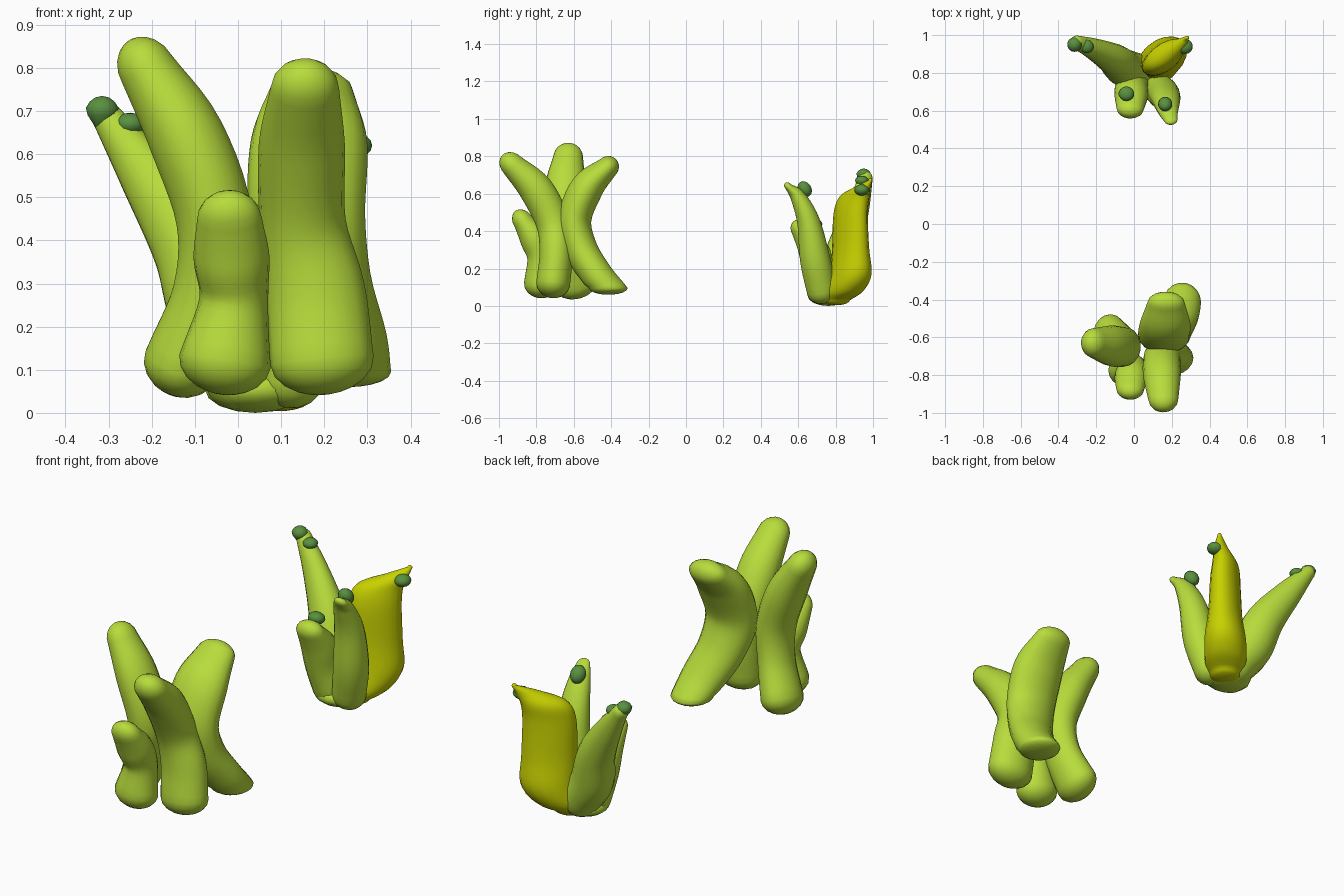
import bpy, bmesh, math
from mathutils import Vector, Matrix

if "Cube" in bpy.data.objects:
    bpy.data.objects.remove(bpy.data.objects["Cube"])


def material(name, rgb):
    m = bpy.data.materials.new(name)
    m.diffuse_color = (*rgb, 1)
    m.use_nodes = True
    m.node_tree.nodes["Principled BSDF"].inputs["Base Color"].default_value = m.diffuse_color
    return m


LIME = material("lime", (0.48, 0.72, 0.045))
YELLOW = material("yellow", (0.58, 0.64, 0.0))
DARK = material("dark_green", (0.10, 0.28, 0.05))
SIDES, STEPS = 18, 5


def catmull(p, t):
    """Smooth value along a list of key vectors, t from 0 to len-1."""
    i = min(int(t), len(p) - 2)
    f = t - i
    a = p[i - 1] if i else p[0] * 2 - p[1]
    d = p[i + 2] if i + 2 < len(p) else p[-1] * 2 - p[-2]
    b, c = p[i], p[i + 1]
    return 0.5 * (2 * b + (c - a) * f + (2 * a - 5 * b + 4 * c - d) * f * f
                  + (3 * b - a - 3 * c + d) * f ** 3)


def finish(name, bm, mat):
    bmesh.ops.recalc_face_normals(bm, faces=bm.faces)
    me = bpy.data.meshes.new(name)
    bm.to_mesh(me)
    bm.free()
    me.polygons.foreach_set("use_smooth", [True] * len(me.polygons))
    me.materials.append(mat)
    ob = bpy.data.objects.new(name, me)
    bpy.context.collection.objects.link(ob)
    return ob


def leaf(name, keys, wide, mat=LIME, level=0, tip=0.55):
    """Fleshy leaf: keys are x, y, z, half width, half thickness.
    level: number of keys over which cross-sections turn from horizontal."""
    pos = [Vector(k[:3]) for k in keys]
    rad = [Vector((k[3], k[4], 0)) for k in keys]
    n = (len(keys) - 1) * STEPS
    rings = []
    for j in range(n + 1):
        t = j / STEPS
        tan = (catmull(pos, min(t + .05, len(keys) - 1))
               - catmull(pos, max(t - .05, 0))).normalized()
        if level:
            tan = Vector((0, 0, 1)).lerp(tan, min(1, t / level)).normalized()
        rings.append((catmull(pos, t), tan, catmull(rad, t)))

    # rounded ends
    def cap(ring, length, angles=(20, 40, 58, 72, 83)):
        c, tan, r = ring
        return [(c + tan * length * math.sin(a), tan, r * math.cos(a))
                for a in map(math.radians, angles)]
    r0, r1 = rings[0][2], rings[-1][2]
    base_len = 0.35 if level else 0.85
    rings = (cap(rings[0], -base_len * min(r0.x, r0.y))[::-1] + rings
             + cap(rings[-1], tip * (r1.x + r1.y)))

    bm = bmesh.new()
    loops = []
    for c, tan, r in rings:
        u = Vector(wide)
        u = (u - tan * u.dot(tan)).normalized()
        v = tan.cross(u)
        loops.append([bm.verts.new(c + u * r.x * math.cos(a) + v * r.y * math.sin(a))
                      for a in (2 * math.pi * k / SIDES for k in range(SIDES))])
    for a, b in zip(loops, loops[1:]):
        for k in range(SIDES):
            q = (k + 1) % SIDES
            bm.faces.new((a[k], a[q], b[q], b[k]))
    bm.faces.new(loops[0])
    bm.faces.new(loops[-1])
    return finish(name, bm, mat)


def blob(name, center, size, mat, tilt=0, taper=0):
    """Ellipsoid, optionally pinched towards its lower end."""
    bm = bmesh.new()
    bmesh.ops.create_uvsphere(bm, u_segments=14, v_segments=8, radius=1)
    for v in bm.verts:
        s = 1 + taper * (min(v.co.z, 0.3) - 0.3)
        v.co.x *= s
        v.co.y *= s
    bm.transform(Matrix.Translation(center) @ Matrix.Rotation(tilt, 4, 'X')
                 @ Matrix.Diagonal((*size, 1)))
    return finish(name, bm, mat)


X, Y = (1, 0, 0), (0, 1, 0)

# Front cluster of four fleshy leaves
leaf("front_cluster_front_leaf", [
    (.195, -.71, .12, .12, .092), (.18, -.695, .28, .115, .09),
    (.15, -.71, .44, .10, .092), (.148, -.80, .62, .10, .092),
    (.155, -.925, .75, .08, .065)], X)
leaf("front_cluster_left_leaf", [
    (-.13, -.59, .115, .115, .09), (-.07, -.63, .28, .10, .082),
    (-.055, -.65, .45, .105, .09), (-.12, -.645, .64, .108, .09),
    (-.21, -.63, .795, .08, .067)], Y)
leaf("front_cluster_back_leaf", [
    (.255, -.415, .095, .10, .105), (.235, -.48, .17, .11, .09),
    (.19, -.56, .30, .12, .09), (.16, -.595, .46, .135, .09),
    (.165, -.53, .63, .135, .09), (.17, -.42, .74, .10, .06)], X,
    level=2, tip=.4)
leaf("front_cluster_small_leaf", [
    (-.03, -.775, .12, .107, .092), (-.01, -.77, .26, .08, .08),
    (-.015, -.81, .36, .088, .08), (-.02, -.87, .45, .075, .055)], X)

# Rear cluster: three green leaves, one broad yellow leaf and a base
leaf("rear_cluster_left_leaf", [
    (.03, .80, .09, .10, .09), (-.05, .825, .22, .10, .105),
    (-.105, .87, .38, .085, .095), (-.21, .925, .55, .058, .067),
    (-.30, .96, .68, .038, .037)], (.35, 1, 0))
leaf("rear_cluster_small_leaf", [
    (.01, .74, .08, .09, .085), (-.012, .715, .20, .09, .09),
    (-.015, .675, .31, .088, .08), (-.02, .61, .41, .072, .05)], X, tip=.45)
leaf("rear_cluster_right_leaf", [
    (.12, .725, .08, .08, .08), (.155, .69, .25, .085, .082),
    (.17, .655, .45, .075, .062), (.18, .60, .58, .055, .042),
    (.195, .55, .635, .035, .02)], X)
leaf("rear_cluster_yellow_leaf", [
    (.09, .80, .03, .08, .075), (.12, .84, .08, .125, .10),
    (.155, .88, .17, .135, .10), (.155, .88, .31, .13, .08),
    (.155, .88, .49, .125, .07), (.17, .90, .58, .11, .06),
    (.23, .94, .63, .06, .035), (.28, .985, .67, .012, .01)],
    (.82, .57, 0), YELLOW, level=99)
blob("rear_cluster_base", (.04, .76, .055), (.12, .11, .055), LIME)

# Dark green buds on the leaf tips
blob("left_tip_bud", (-.315, .95, .69), (.042, .042, .045), DARK, 0, .6)
blob("left_inner_bud", (-.25, .94, .67), (.036, .036, .026), DARK)
blob("small_leaf_bud", (-.04, .69, .44), (.042, .04, .03), DARK, -.3)
blob("right_leaf_bud", (.165, .635, .625), (.038, .035, .045), DARK, .6)
blob("yellow_leaf_bud", (.27, .94, .62), (.042, .04, .03), DARK)
